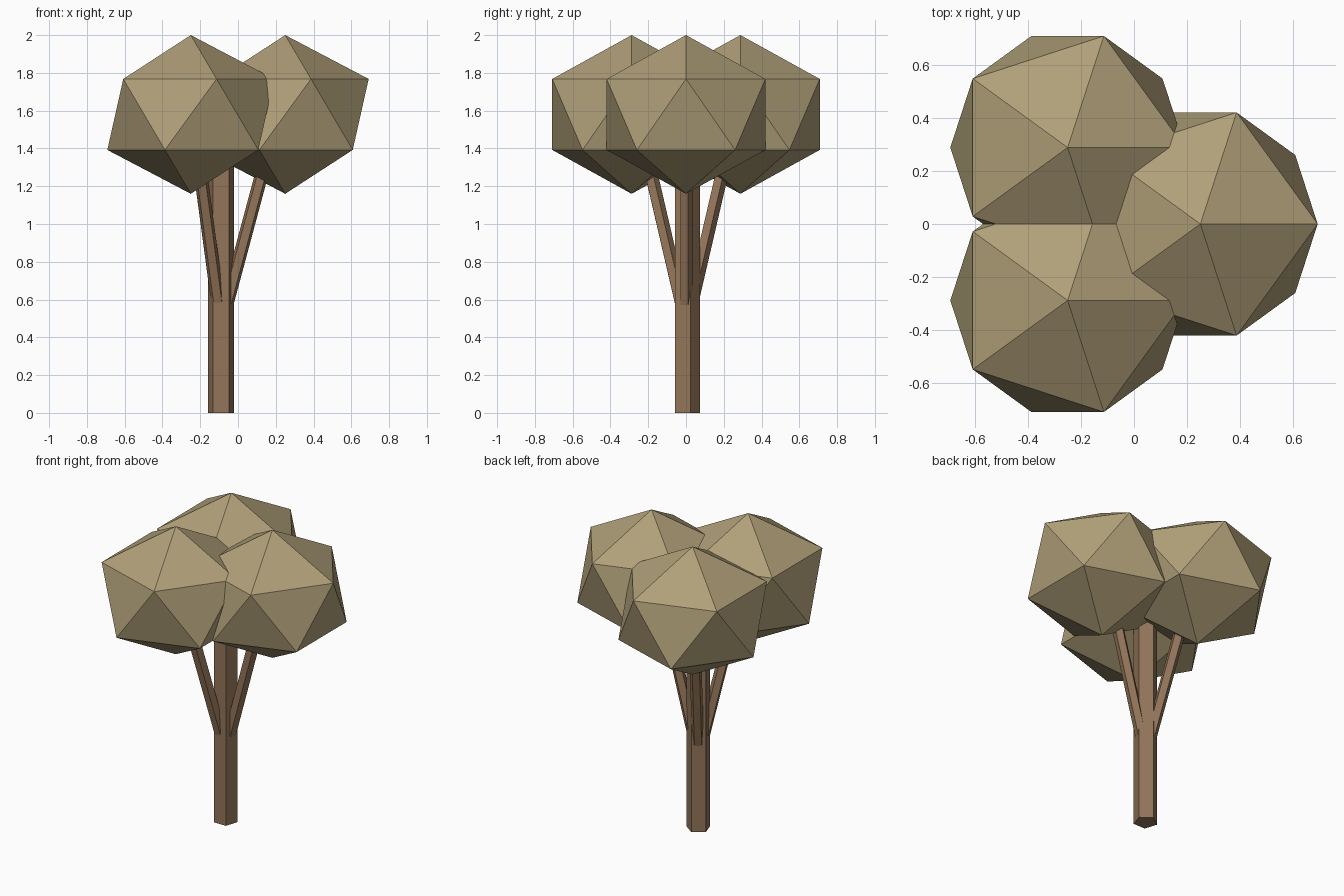
import bpy
from math import radians, pi, cos, sin, tan
from mathutils import Matrix, Vector

cube = bpy.data.objects.get("Cube")
if cube:
    bpy.data.objects.remove(cube, do_unlink=True)


def make_material(name, rgb):
    mat = bpy.data.materials.new(name)
    mat.use_nodes = True
    colour = (*rgb, 1)
    mat.diffuse_color = colour
    mat.node_tree.nodes["Principled BSDF"].inputs["Base Color"].default_value = colour
    return mat


bark = make_material("brown bark", (0.29, 0.178, 0.10))
leaves = make_material("dry olive leaves", (0.434, 0.35, 0.19))


def finish(name, mat):
    obj = bpy.context.object
    obj.name = name
    obj.data.materials.append(mat)
    return obj


def pole(name, base, radius, length, tilt=0, heading=0):
    """Five-sided pole rising from base, leaning by tilt towards heading."""
    bpy.ops.mesh.primitive_cylinder_add(vertices=5, radius=radius, depth=length)
    obj = finish(name, bark)
    axis = Vector((-sin(heading), cos(heading), 0))
    lean = Matrix.Rotation(tilt, 4, axis)
    # One corner of the section points to the back
    obj.data.transform(lean @ Matrix.Translation((0, 0, length / 2)))
    obj.location = base


trunk_x = -0.09
tilt = radians(15)

# Trunk, running up into the crown
pole("trunk", (trunk_x, 0, 0), 0.073, 1.45)

# Three branches and the faceted leaf clump each one carries
clumps = {
    "left": (0, (0.25, 0)),
    "back_right": (2 * pi / 3, (-0.25, 0.288)),
    "front_right": (-2 * pi / 3, (-0.25, -0.288)),
}
for side, (heading, (x, y)) in clumps.items():
    start = 0.57
    reach = (start - 0.46) * tan(tilt)
    base = (trunk_x + reach * cos(heading), reach * sin(heading), start)
    pole(side + "_branch", base, 0.037, 0.95, tilt, heading)

    bpy.ops.mesh.primitive_ico_sphere_add(subdivisions=1, radius=1)
    clump = finish(side + "_leaf_clump", leaves)
    clump.data.transform(Matrix.Diagonal((0.494, 0.494, 0.42, 1)))
    clump.location = (x, y, 1.58)
